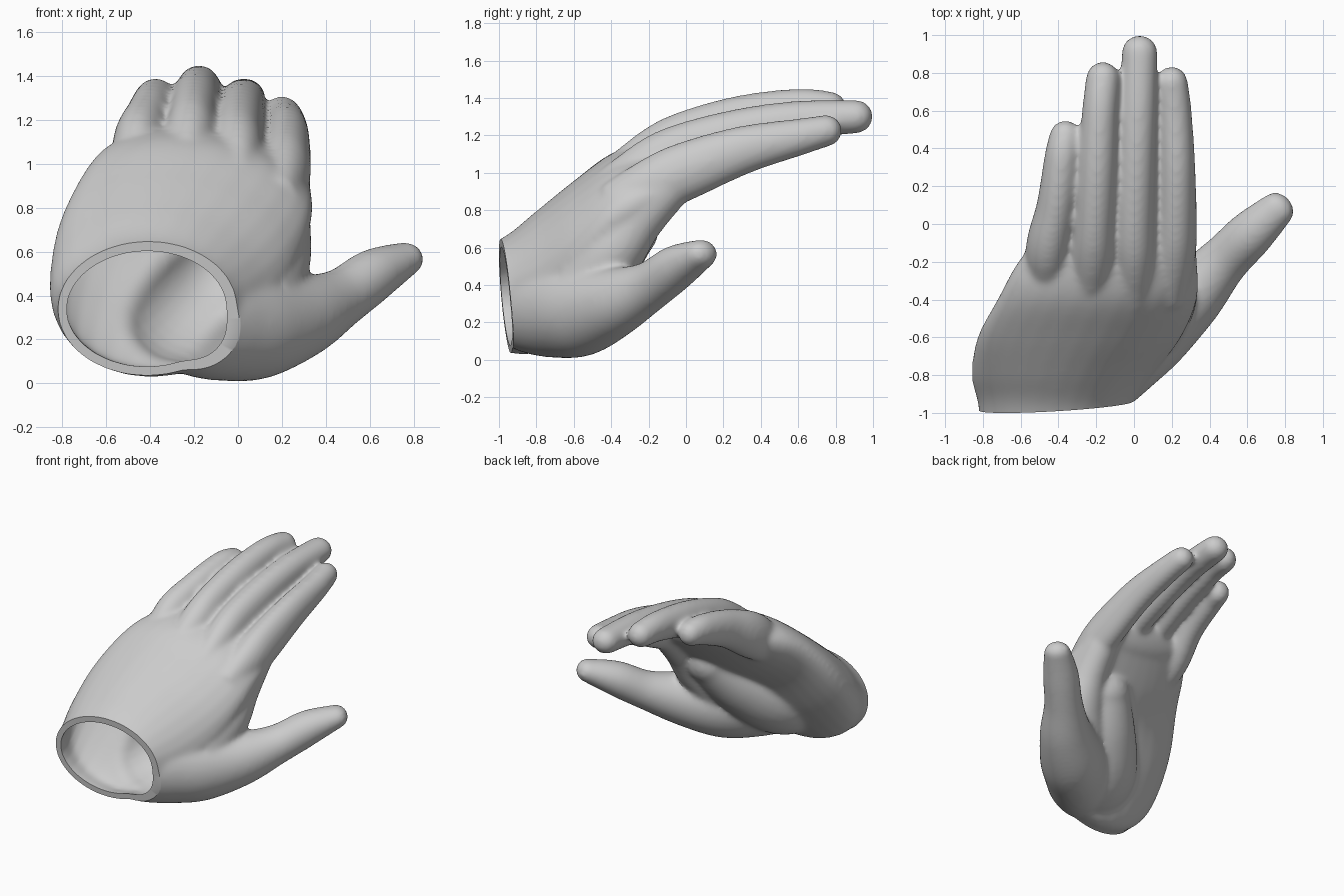
import bpy, bmesh, math
from mathutils import Vector

cube = bpy.data.objects.get("Cube")
if cube:
    bpy.data.objects.remove(cube)

SIDES = 28


def material(name, value):
    mat = bpy.data.materials.new(name)
    mat.use_nodes = True
    colour = (value, value, value, 1)
    mat.diffuse_color = colour
    mat.node_tree.nodes["Principled BSDF"].inputs["Base Color"].default_value = colour
    return mat


def spline(rows, steps=6):
    """Catmull-Rom through rows of any width."""
    rows = [Vector(r) for r in rows]
    pts = [rows[0]] + rows + [rows[-1]]
    out = []
    for a, b, c, d in zip(pts, pts[1:], pts[2:], pts[3:]):
        for i in range(steps):
            t = i / steps
            out.append(0.5 * (2 * b + (c - a) * t + (2 * a - 5 * b + 4 * c - d) * t * t
                              + (3 * b - a - 3 * c + d) * t ** 3))
    return out + [rows[-1]]


def loft(bm, rows, upright=False, tilt=0.0):
    """Loft oval sections given as x, y, z, half width, half height, with a round tip."""
    rows = spline(rows)
    tangent = (Vector(rows[-1][:3]) - Vector(rows[-2][:3])).normalized()
    last = rows[-1].copy()
    for i in range(1, 6):
        a = math.radians(i * 16.5)
        centre = Vector(last[:3]) + tangent * last[4] * math.sin(a)
        rows.append(Vector((*centre, last[3] * math.cos(a), last[4] * math.cos(a))))
    rings = []
    for i, row in enumerate(rows):
        centre = Vector(row[:3])
        before, after = rows[max(i - 1, 0)], rows[min(i + 1, len(rows) - 1)]
        along = Vector((0, 1, 0)) if upright else (Vector(after[:3]) - Vector(before[:3])).normalized()
        side = along.cross(Vector((0, 0, 1))).normalized()
        up = side.cross(along)
        lean = tilt * min(1, max(0, (centre.y + 0.9) / 0.6))
        ring = []
        for k in range(SIDES):
            a = math.tau * k / SIDES
            u, v = row[3] * math.cos(a), row[4] * math.sin(a)
            ring.append(bm.verts.new(centre + side * u + up * (v + lean * u)))
        rings.append(ring)
    for r, s in zip(rings, rings[1:]):
        for k in range(SIDES):
            n = (k + 1) % SIDES
            bm.faces.new((r[k], r[n], s[n], s[k]))
    bm.faces.new(rings[0][::-1])
    bm.faces.new(rings[-1])


body = bmesh.new()

# Palm, running from past the wrist to the knuckles
loft(body, [(-.44, -1.12, .29, .38, .30), (-.42, -.96, .35, .405, .315), (-.38, -.8, .42, .48, .375),
            (-.29, -.6, .61, .54, .345), (-.195, -.4, .82, .53, .275), (-.14, -.2, .94, .475, .21),
            (-.09, -.04, 1.03, .39, .13)], upright=True, tilt=-.15)

# Fingers
little = [(-.46, -.42, .84, .08, .1), (-.455, -.15, 1.06, .12, .16), (-.41, .1, 1.2, .105, .135),
          (-.38, .35, 1.28, .095, .11), (-.365, .46, 1.29, .085, .09)]
ring = [(-.24, -.4, .95, .09, .11), (-.22, -.18, 1.1, .115, .135), (-.21, 0, 1.19, .11, .14),
        (-.195, .3, 1.29, .105, .125), (-.18, .6, 1.345, .095, .105), (-.165, .77, 1.345, .09, .09)]
middle = [(0, -.4, .92, .09, .11), (0, -.18, 1.055, .11, .135), (0, 0, 1.135, .11, .135),
          (.01, .3, 1.22, .105, .125), (.02, .6, 1.28, .1, .105), (.03, .91, 1.30, .095, .09)]
index = [(.19, -.4, .82, .09, .12), (.21, -.18, .93, .115, .15), (.22, 0, 1.01, .112, .155),
         (.225, .3, 1.12, .1, .13), (.215, .6, 1.19, .09, .1), (.2, .75, 1.225, .085, .085)]
for finger in (little, ring, middle, index):
    loft(body, finger)

# Thumb with the fleshy base
loft(body, [(-.32, -1.0, .32, .2, .2), (-.2, -.83, .285, .22, .25), (-.06, -.69, .275, .23, .265),
            (.1, -.55, .27, .225, .25), (.3, -.38, .31, .18, .19), (.47, -.2, .39, .135, .135),
            (.62, -.05, .495, .125, .12), (.76, .08, .565, .095, .08)])

# Web up to the index finger, and the flesh across the heel of the palm
loft(body, [(.08, -.52, .42, .2, .2), (.165, -.39, .58, .17, .17), (.195, -.27, .75, .135, .15),
            (.21, -.12, .92, .12, .14)])
loft(body, [(-.36, -.95, .34, .25, .26), (-.26, -.75, .36, .3, .29), (-.1, -.52, .52, .27, .25),
            (.02, -.33, .7, .2, .18)])

mesh = bpy.data.meshes.new("hand")
body.to_mesh(mesh)
body.free()
hand = bpy.data.objects.new("hand", mesh)
bpy.context.collection.objects.link(hand)

# Fuse the parts into one skin and give it a hollow wall
fuse = hand.modifiers.new("fuse", 'REMESH')
fuse.mode = 'VOXEL'
fuse.voxel_size = 0.015
soften = hand.modifiers.new("soften", 'SMOOTH')
soften.factor = 0.5
soften.iterations = 18
wall = hand.modifiers.new("wall", 'SOLIDIFY')
wall.thickness = 0.04
wall.offset = -1
graph = bpy.context.evaluated_depsgraph_get()
skin = bpy.data.meshes.new_from_object(hand.evaluated_get(graph))
hand.modifiers.clear()

# Open the wrist with a slanted cut and close the flat rim between the two walls
bm = bmesh.new()
bm.from_mesh(skin)
cut = bmesh.ops.bisect_plane(bm, geom=bm.verts[:] + bm.edges[:] + bm.faces[:], dist=1e-5,
                             plane_co=(-.42, -.965, .35), plane_no=(.06, -1, -.09), clear_outer=True)
rim = [e for e in cut["geom_cut"] if isinstance(e, bmesh.types.BMEdge)]
bmesh.ops.bridge_loops(bm, edges=rim)
bmesh.ops.recalc_face_normals(bm, faces=bm.faces[:])
bm.to_mesh(skin)
bm.free()
hand.data = skin
skin.materials.clear()
skin.materials.append(material("plain grey", 0.6))

bpy.context.view_layer.objects.active = hand
hand.select_set(True)
bpy.ops.object.shade_smooth_by_angle(angle=math.radians(40))
